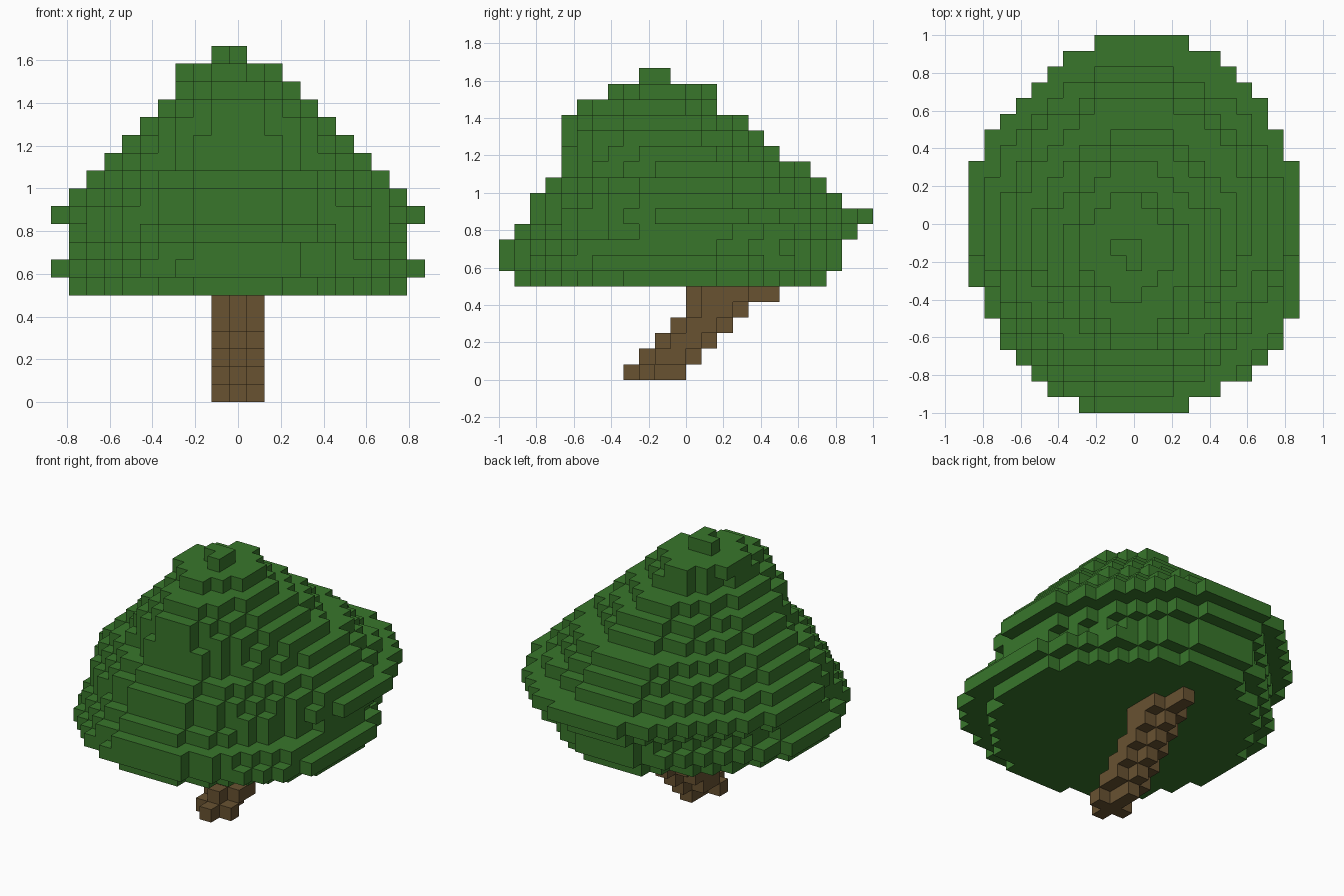
import bpy
import bmesh
from mathutils import Vector

VOXEL = 1 / 12

# How strongly each diagonal corner is pinched in: keys are (towards +x, towards +y)
LOWER_PINCH = {(False, False): 0.18, (True, False): 0.18, (True, True): 0.5, (False, True): 0.7}
UPPER_PINCH = {(False, False): 0.4, (True, False): 0.3, (True, True): 0.18, (False, True): 0.5}

# Foliage layers from bottom to top, in voxels:
# front y, back y, left x, right x, bulge towards the front corner on +x
FOLIAGE_START = 6
LOWER_LAYERS = [
    (-11, 9, -9.5, 9.5, 0),
    (-12, 10, -10.5, 10.5, 0.46),
    (-12, 10, -9.5, 9.5, 0.46),
    (-11, 11, -9.5, 9.5, 0),
]
UPPER_LAYERS = [
    (-10, 12, -10.5, 10.5, 0),
    (-10, 10, -9.5, 9.5, 0),
    (-9, 9, -8.5, 8.5, 0),
    (-8, 8, -7.5, 7.5, 0),
    (-8, 6, -6.5, 6.5, 0),
    (-8, 5, -5.5, 5.5, 0),
    (-8, 4, -4.5, 4.5, 0),
    (-7, 2, -3.5, 3.5, 0),
    (-5, 2, -3.5, 2.5, 0),
    (-3, -1, -1.5, 0.5, 0),
]

old_cube = bpy.data.objects.get("Cube")
if old_cube:
    bpy.data.objects.remove(old_cube, do_unlink=True)


def make_material(name, colour):
    mat = bpy.data.materials.new(name)
    mat.use_nodes = True
    mat.diffuse_color = (*colour, 1)
    for node in mat.node_tree.nodes:
        if node.type == "BSDF_PRINCIPLED":
            node.inputs["Base Color"].default_value = (*colour, 1)
            node.inputs["Roughness"].default_value = 0.9
    return mat


def voxel_object(name, cells, mat):
    """Build the outer skin of a set of voxels; x cells are centred on integers."""
    bm = bmesh.new()
    for cell in sorted(cells):
        centre = Vector((cell[0], cell[1] + 0.5, cell[2] + 0.5))
        for axis in range(3):
            for side in (-1, 1):
                neighbour = list(cell)
                neighbour[axis] += side
                if tuple(neighbour) in cells:
                    continue
                normal, u, v = Vector(), Vector(), Vector()
                normal[axis] = side * 0.5
                u[(axis + 1) % 3] = 0.5
                v[(axis + 2) % 3] = 0.5 * side
                corners = (-u - v, u - v, u + v, -u + v)
                bm.faces.new([bm.verts.new((centre + normal + c) * VOXEL) for c in corners])
    bmesh.ops.remove_doubles(bm, verts=bm.verts, dist=VOXEL / 100)
    mesh = bpy.data.meshes.new(name)
    bm.to_mesh(mesh)
    bm.free()
    mesh.materials.append(mat)
    obj = bpy.data.objects.new(name, mesh)
    bpy.context.collection.objects.link(obj)
    return obj


def layer_cells(layer, pinch, z):
    """Voxels of one layer whose centres fall inside a skewed ellipse."""
    front, back, left, right, bulge = layer
    cx, cy = (left + right) / 2, (front + back) / 2
    a, b = (right - left) / 2, (back - front) / 2
    reach = 0.95 if b < 5 else 1
    cells = set()
    for x in range(int(left + 0.5), int(right + 0.5)):
        for y in range(front, back):
            u, v = (x - cx) / a, (y + 0.5 - cy) / b
            limit = reach + 0.03 * u * v - pinch[u > 0, v > 0] * (u * v) ** 2
            if u > 0 and v < 0:
                limit -= bulge * u * u * v
            if u * u + v * v < limit:
                cells.add((x, y, z))
    return cells


# Foliage: stacked rounded layers, with one corner missing at the tip
leaves = set()
for i, layer in enumerate(LOWER_LAYERS + UPPER_LAYERS):
    pinch = LOWER_PINCH if layer in LOWER_LAYERS else UPPER_PINCH
    leaves |= layer_cells(layer, pinch, FOLIAGE_START + i)
leaves.discard((-1, -3, max(z for x, y, z in leaves)))

# Trunk: a leaning plus-shaped column, one voxel further back on each layer
wood = set()
for z in range(FOLIAGE_START):
    top = z == FOLIAGE_START - 1
    front = z - 5 if top else z - 4
    back = z + 1 if top else z
    wood |= {(0, y, z) for y in range(front, back)}
    side_length = 3 if top else 2 if z else 1
    for y in range(front + 1, front + 1 + side_length):
        wood |= {(-1, y, z), (1, y, z)}

voxel_object("foliage", leaves, make_material("leaf green", (0.040, 0.180, 0.024)))
voxel_object("trunk", wood, make_material("bark brown", (0.138, 0.084, 0.031)))
